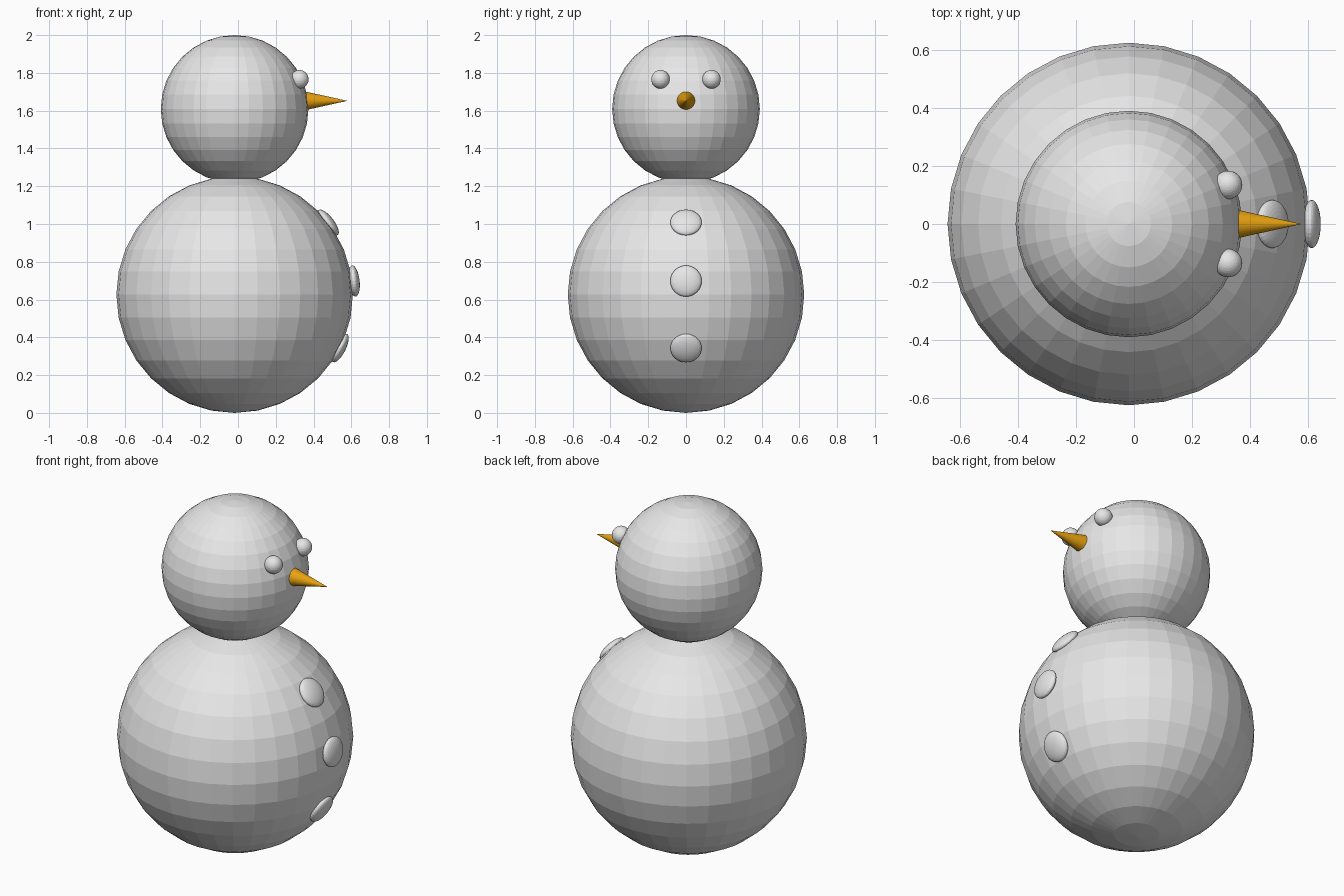
import bpy
import math

if "Cube" in bpy.data.objects:
    bpy.data.objects.remove(bpy.data.objects["Cube"])


def material(name, rgb):
    m = bpy.data.materials.new(name)
    m.diffuse_color = (*rgb, 1.0)
    m.use_nodes = True
    m.node_tree.nodes["Principled BSDF"].inputs["Base Color"].default_value = m.diffuse_color
    return m


SNOW = material("pale_grey", (0.8, 0.8, 0.8))
ORANGE = material("carrot_orange", (0.8, 0.36, 0.005))

CX = -0.018                 # body axis
BODY_R, HEAD_R = 0.626, 0.391


def finish(name, mat):
    ob = bpy.context.object
    ob.name = name
    ob.data.materials.append(mat)
    return ob


def ball(name, radius, loc, scale=(1, 1, 1), rot=(0, 0, 0)):
    bpy.ops.mesh.primitive_uv_sphere_add(segments=32, ring_count=16, radius=radius,
                                         location=loc, rotation=rot)
    ob = finish(name, SNOW)
    ob.scale = scale
    return ob


# Two stacked snowballs
ball("body", BODY_R, (CX, 0, BODY_R))
ball("head", HEAD_R, (CX, 0, 2 - HEAD_R))

# Eyes
for side, label in ((-1, "right"), (1, "left")):
    ball(label + "_eye", 0.049, (0.325, side * 0.135, 1.766))

# Buttons: flattened balls lying along the body surface (height, outward offset)
for i, (z, out) in enumerate(((1.008, 0.0), (0.697, 0.01), (0.343, 0.0))):
    a = math.asin((z - BODY_R) / BODY_R)
    r = BODY_R + out
    ball(f"button_{i + 1}", 0.083,
         (CX + r * math.cos(a), 0, BODY_R + r * math.sin(a)),
         (1, 1, 0.36), (0, math.pi / 2 - a, 0))

# Carrot nose pointing along +x
bpy.ops.mesh.primitive_cone_add(vertices=32, radius1=0.049, radius2=0, depth=0.222,
                                location=(0.468, 0, 1.652), rotation=(0, math.pi / 2, 0))
finish("nose", ORANGE)
